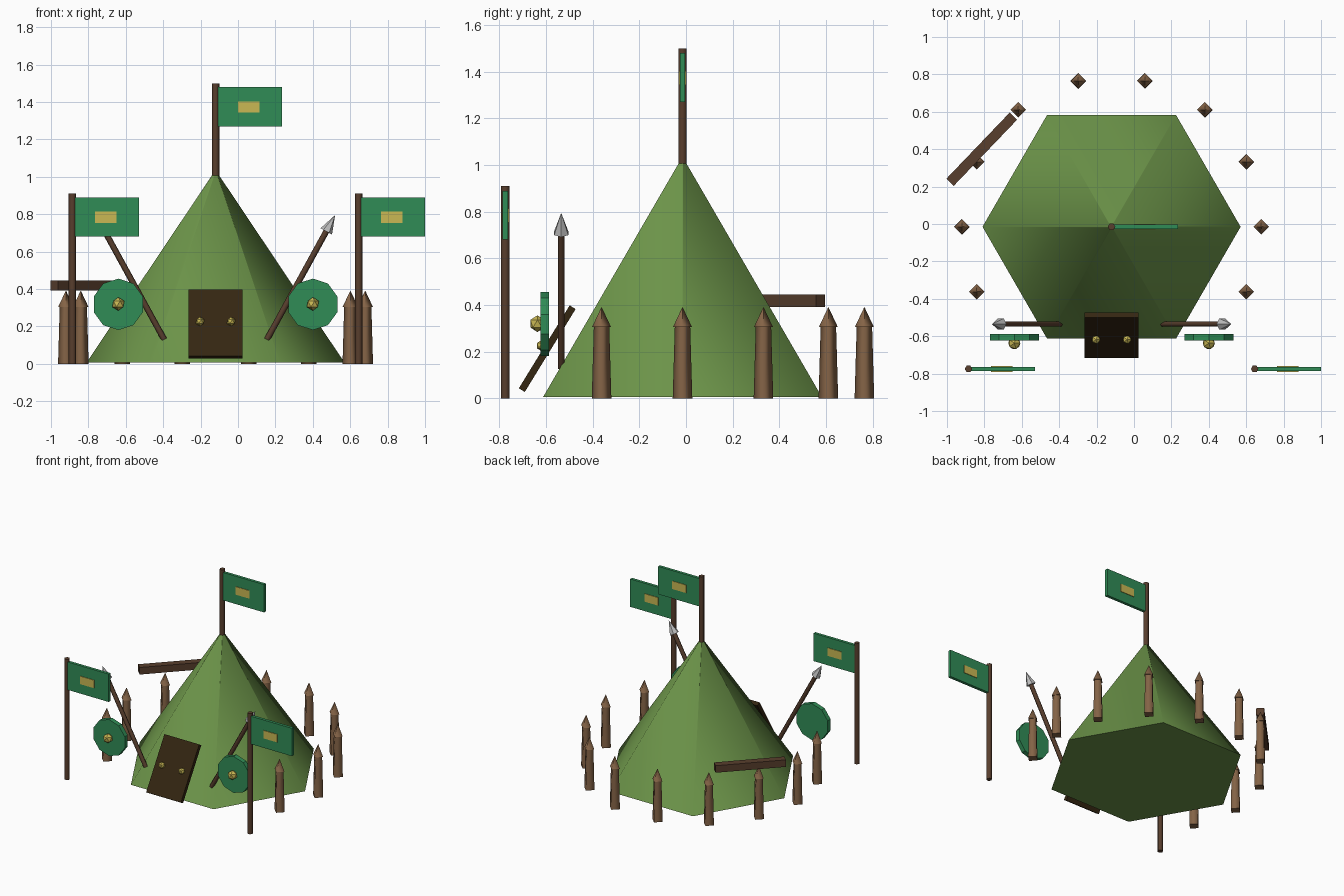
import bpy, bmesh, math
from mathutils import Vector, Matrix

if "Cube" in bpy.data.objects:
    bpy.data.objects.remove(bpy.data.objects["Cube"])


def material(name, *rgb):
    linear = [((c / 255 + 0.055) / 1.055) ** 2.4 for c in rgb] + [1]
    m = bpy.data.materials.new(name)
    m.use_nodes = True
    m.diffuse_color = linear
    m.node_tree.nodes["Principled BSDF"].inputs["Base Color"].default_value = linear
    return m


CANVAS = material("canvas_green", 108, 148, 73)
BANNER = material("banner_green", 48, 140, 86)
GOLD = material("pale_gold", 202, 184, 84)
DARK_WOOD = material("dark_wood", 88, 62, 45)
STAKE_WOOD = material("stake_wood", 132, 99, 70)
DOOR_WOOD = material("door_wood", 52, 38, 17)
STEEL = material("steel", 190, 190, 190)


def finish(name, bm, mat):
    bmesh.ops.recalc_face_normals(bm, faces=bm.faces)
    mesh = bpy.data.meshes.new(name)
    bm.to_mesh(mesh)
    bm.free()
    mesh.materials.append(mat)
    ob = bpy.data.objects.new(name, mesh)
    bpy.context.scene.collection.objects.link(ob)
    return ob


def rod(name, mat, start, end, r0, r1, sides, phase=0.0, smooth=True):
    """Tapered prism between two points, with smooth sides and sharp caps."""
    start, end = Vector(start), Vector(end)
    turn = Vector((0, 0, 1)).rotation_difference(end - start)
    bm = bmesh.new()
    rings = []
    for centre, r in ((start, r0), (end, r1)):
        angles = [phase + math.tau * i / sides for i in range(sides)]
        rings.append([bm.verts.new(centre + turn @ Vector((r * math.cos(a), r * math.sin(a), 0)))
                      for a in angles])
    for i in range(sides):
        j = (i + 1) % sides
        f = bm.faces.new((rings[0][i], rings[0][j], rings[1][j], rings[1][i]))
        f.smooth = smooth
    for ring in rings:
        cap = bm.faces.new(ring)
        for e in cap.edges:
            e.smooth = False
    return finish(name, bm, mat)


def box(name, mat, centre, size, rotation=None):
    bm = bmesh.new()
    bmesh.ops.create_cube(bm, size=1)
    turn = rotation or Matrix.Identity(4)
    bm.transform(Matrix.Translation(centre) @ turn @ Matrix.Diagonal((*size, 1)))
    return finish(name, bm, mat)


def knob(name, centre, radius):
    bm = bmesh.new()
    bmesh.ops.create_icosphere(bm, subdivisions=1, radius=radius,
                               matrix=Matrix.Translation(centre))
    return finish(name, bm, GOLD)


def flag(name, x, y, bottom, top):
    rod(name + "_pole", DARK_WOOD, (x, y, bottom), (x, y, top), 0.02, 0.02, 6)
    box(name + "_cloth", BANNER, (x + 0.183, y, top - 0.125), (0.345, 0.022, 0.21))
    box(name + "_patch", GOLD, (x + 0.178, y, top - 0.127), (0.115, 0.03, 0.06))


CX, CY = -0.12, -0.015

# Tent
rod("tent", CANVAS, (CX, CY, 0.006), (CX, CY, 1.03), 0.69, 0.004, 6)

# Flags on the tent top and at both front corners
flag("top_flag", CX, CY, 0.95, 1.5)
flag("right_flag", -0.885, -0.775, 0, 0.91)
flag("left_flag", 0.645, -0.775, 0, 0.91)

# Ring of pointed stakes, open at the front
for k in range(-1, 9):
    a = math.tau * k / 14
    x, y = CX + 0.8 * math.cos(a), CY + 0.8 * math.sin(a)
    rod(f"stake_{k + 2}", STAKE_WOOD, (x, y, 0), (x, y, 0.31), 0.042, 0.033, 4)
    rod(f"stake_point_{k + 2}", STAKE_WOOD, (x, y, 0.305), (x, y, 0.39), 0.041, 0.001, 4)

# Leaning door with two knobs
box("door", DOOR_WOOD, (CX, -0.595, 0.213), (0.29, 0.03, 0.417), Matrix.Rotation(-0.55, 4, "X"))

# Mirrored door knobs, shields and spears
for side, s in (("right", -1), ("left", 1)):
    knob(side + "_door_knob", (CX + s * 0.083, -0.618, 0.226), 0.025)
    x = CX + s * 0.52
    rod(side + "_shield", BANNER, (x, -0.588, 0.318), (x, -0.623, 0.318),
        0.1375, 0.1375, 10, math.pi / 2, smooth=False)
    knob(side + "_shield_boss", (x, -0.637, 0.32), 0.036)
    neck = (CX + s * 0.592, -0.535, 0.708)
    rod(side + "_spear_shaft", DARK_WOOD, (CX + s * 0.275, -0.535, 0.13), neck, 0.016, 0.016, 6)
    rod(side + "_spear_tip", STEEL, neck, (CX + s * 0.638, -0.535, 0.793),
        0.035, 0.001, 6, smooth=False)

# Loose beam at the back right
box("beam", DARK_WOOD, (-0.814, 0.4, 0.419), (0.49, 0.055, 0.053),
    Matrix.Rotation(math.atan2(0.355, 0.34), 4, "Z"))
